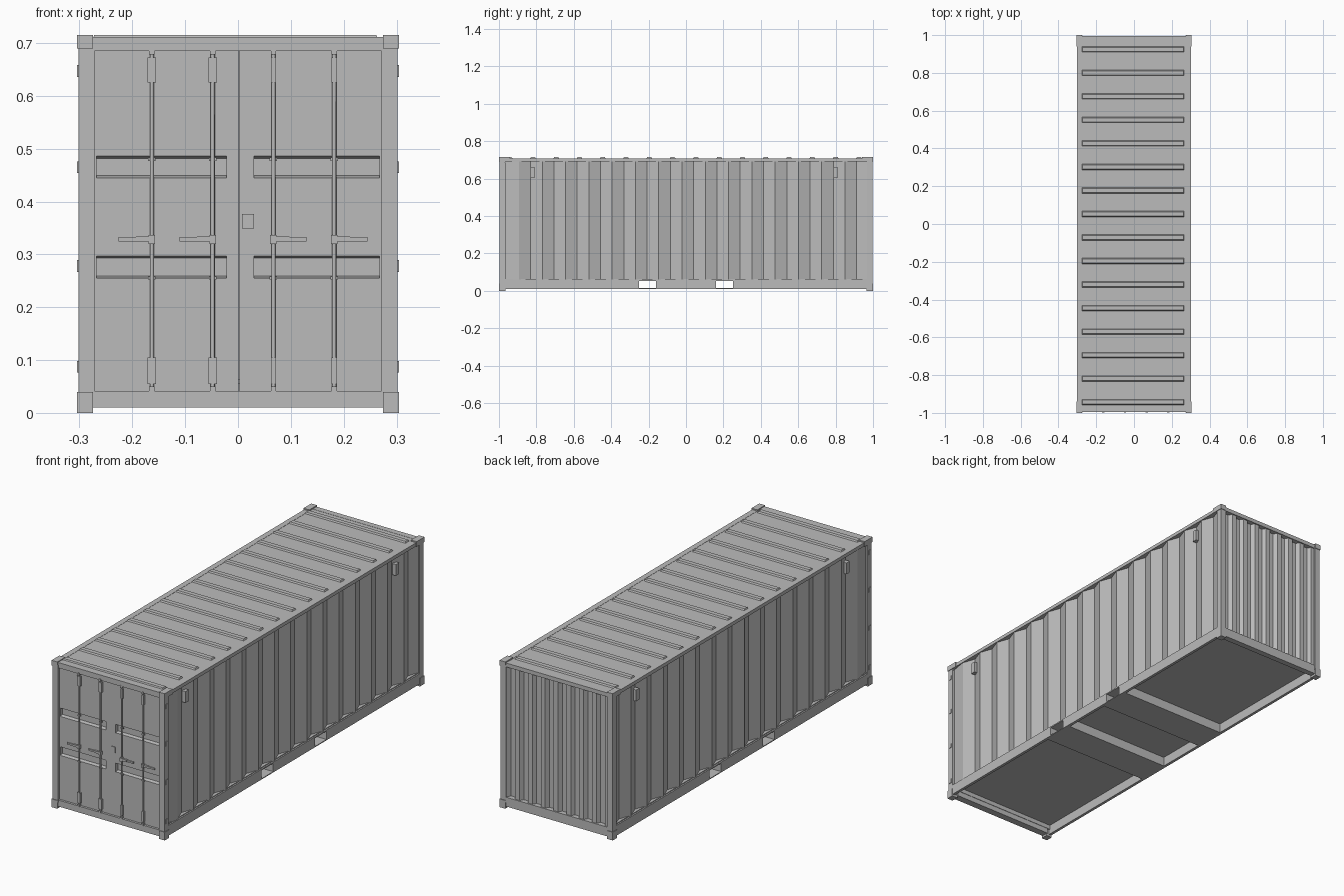
import bpy, bmesh, math
from mathutils import Vector

if "Cube" in bpy.data.objects:
    bpy.data.objects.remove(bpy.data.objects["Cube"])

grey = bpy.data.materials.new("painted_steel_grey")
grey.use_nodes = True
grey.diffuse_color = (0.5, 0.5, 0.5, 1)
grey.node_tree.nodes["Principled BSDF"].inputs["Base Color"].default_value = (0.5, 0.5, 0.5, 1)


def finish(name, bm, fix_normals=True):
    if fix_normals:
        bmesh.ops.recalc_face_normals(bm, faces=bm.faces)
    mesh = bpy.data.meshes.new(name)
    bm.to_mesh(mesh)
    bm.free()
    mesh.materials.append(grey)
    obj = bpy.data.objects.new(name, mesh)
    bpy.context.collection.objects.link(obj)
    return obj


def add_box(bm, x, y, z):
    """Add a box given its (min, max) on each axis."""
    lo, hi = Vector((x[0], y[0], z[0])), Vector((x[1], y[1], z[1]))
    verts = bmesh.ops.create_cube(bm, size=1)["verts"]
    for v in verts:
        v.co = Vector(a if c < 0 else b for a, b, c in zip(lo, hi, v.co))
    return verts


def boxes(name, specs):
    bm = bmesh.new()
    for spec in specs:
        add_box(bm, *spec)
    return finish(name, bm)


def span(a, b, s):
    """Mirror an interval when s is -1."""
    return (min(a * s, b * s), max(a * s, b * s))


def corrugated(name, path, z, back):
    """Close a folded outline with its back line and raise it into a panel."""
    bm = bmesh.new()
    face = bm.faces.new([bm.verts.new((x, y, z[0])) for x, y in path + back])
    raised = bmesh.ops.extrude_face_region(bm, geom=[face])["geom"]
    for v in raised:
        if isinstance(v, bmesh.types.BMVert):
            v.co.z = z[1]
    return finish(name, bm)


SIDES = (-1, 1)

# Corner posts and castings
boxes("corner_posts", [(span(0.272, 0.302, sx), span(0.967, 0.997, sy), (0.03, 0.70))
                       for sx in SIDES for sy in SIDES])
boxes("bottom_castings", [(span(0.274, 0.305, sx), span(0.965, 1, sy), (0, 0.04))
                          for sx in SIDES for sy in SIDES])
boxes("top_castings", [(span(0.274, 0.305, sx), span(0.94, 1, sy), (0.69, 0.715))
                       for sx in SIDES for sy in SIDES])

# Top rails and end frames
boxes("top_rails", [(span(0.275, 0.302, s), (-0.97, 0.97), (0.692, 0.709)) for s in SIDES])
boxes("rear_frame", [((-0.28, 0.28), (0.967, 0.996), (0.69, 0.709)),
                     ((-0.28, 0.28), (0.967, 0.996), (0.01, 0.055))])
boxes("door_frame", [((-0.275, 0.275), (-0.995, -0.96), (0.685, 0.711)),
                     ((-0.275, 0.275), (-0.995, -0.96), (0.01, 0.041))])

# Bottom rails, broken where the fork pockets pass through
POCKET = 0.205
segments = [(-0.97, -POCKET - 0.045), (-POCKET + 0.045, POCKET - 0.045), (POCKET + 0.045, 0.97)]
boxes("bottom_rails", [(span(0.288, 0.302, sx), y, (0.01, 0.06)) for sx in SIDES for y in segments])
pockets = []
for s in SIDES:
    c = s * POCKET
    pockets += [((-0.302, 0.302), (c - 0.08, c + 0.08), (0.01, 0.014)),
                ((-0.302, 0.302), (c - 0.08, c + 0.08), (0.054, 0.06))]
    pockets += [((-0.288, 0.288), (c + a, c + b), (0.012, 0.058))
                for a, b in ((-0.08, -0.045), (0.045, 0.08))]
boxes("fork_pockets", pockets)
boxes("floor", [((-0.295, 0.295), (-0.97, 0.97), (0.056, 0.064))])

# Folded side walls
PITCH = 0.1245
for s, label in ((-1, "right_wall"), (1, "left_wall")):
    path = [(s * 0.289, -0.968)]
    for k in range(15):
        peak = -0.893 + k * PITCH
        path += [(s * 0.299, peak), (s * 0.277, peak + PITCH / 2)]
    path += [(s * 0.295, 0.968)]
    corrugated(label, path, (0.06, 0.695), [(s * 0.268, 0.968), (s * 0.268, -0.968)])

# Rear wall with trapezoid folds
path = [(-0.276, 0.99)]
RIB = 0.552 / 8
for k in range(8):
    x = -0.276 + k * RIB
    path += [(x + RIB * f, y) for f, y in ((0.3, 0.99), (0.45, 0.972), (0.8, 0.972), (0.95, 0.99))]
path += [(0.276, 0.99)]
corrugated("rear_wall", path, (0.053, 0.692), [(0.276, 0.96), (-0.276, 0.96)])

# Roof sheet with raised ribs, tapered towards the top
boxes("roof", [((-0.3, 0.3), (-0.985, 0.985), (0.698, 0.708))])
bm = bmesh.new()
for k in range(16):
    y = -0.943 + k * PITCH
    for v in add_box(bm, (-0.277, 0.267), (y - 0.017, y + 0.017), (0.704, 0.715)):
        if v.co.z > 0.71:
            v.co.y += 0.006 if v.co.y < y else -0.006
            v.co.x += 0.005 if v.co.x < 0 else -0.005
finish("roof_ribs", bm)

# Doors: a panel with two pressed-in bands each
DOOR_Y = -0.984
ZS = (0.041, 0.255, 0.297, 0.445, 0.486, 0.685)
for label, xs in (("right_door", (-0.3, -0.268, -0.022, 0.001)),
                  ("left_door", (0.003, 0.03, 0.268, 0.3))):
    bm = bmesh.new()
    grid = [[bm.verts.new((x, DOOR_Y, z)) for x in xs] for z in ZS]
    bands = []
    for j in range(len(ZS) - 1):
        for i in range(3):
            f = bm.faces.new((grid[j][i], grid[j][i + 1], grid[j + 1][i + 1], grid[j + 1][i]))
            if i == 1 and j in (1, 3):
                bands.append(f)
    bm.normal_update()
    bmesh.ops.inset_individual(bm, faces=bands, thickness=0.006, depth=-0.016)
    for f in bands:
        mid = f.calc_center_median().x
        for v in f.verts:
            v.co.x = xs[1] if v.co.x < mid else xs[2]
    # Folded outer edges of the door
    rim = [e for e in bm.edges if e.is_boundary]
    for v in bmesh.ops.extrude_edge_only(bm, edges=rim)["geom"]:
        if isinstance(v, bmesh.types.BMVert):
            v.co.y = -0.966
    finish(label, bm)
boxes("door_backing", [((-0.29, 0.29), (-0.967, -0.958), (0.035, 0.69))])

# Locking rods with their guides, cams and handles
RODS = ((-0.163, -1), (-0.048, -1), (0.067, 1), (0.182, 1))
bm = bmesh.new()
for x, _ in RODS:
    rod = bmesh.ops.create_cone(bm, cap_ends=True, segments=8, radius1=0.004, radius2=0.004, depth=0.645)
    bmesh.ops.translate(bm, verts=rod["verts"], vec=(x, -0.99, 0.3645))
rods = finish("locking_rods", bm)

guides, cams, handles = [], [], []
for x, s in RODS:
    w = 0.008 if s < 0 else 0.005
    for z in ((0.055, 0.105), (0.625, 0.673)):
        guides.append(((x - w, x + w), (-0.994, DOOR_Y), z))
    for z in (0.255, 0.48):
        guides.append(((x - 0.007, x + 0.007), (-0.991, DOOR_Y), (z - 0.003, z + 0.003)))
    for z in ((0.038, 0.05), (0.678, 0.691)):
        cams.append(((x - 0.005, x + 0.005), (-0.997, DOOR_Y), z))
    arm = sorted((x, x + s * 0.03)), sorted((x + s * 0.02, x + s * 0.063))
    handles += [(arm[0], (-0.996, -0.987), (0.324, 0.334)),
                (arm[1], (-0.994, -0.988), (0.3245, 0.3325)),
                ((x - 0.006, x + 0.006), (-0.998, DOOR_Y), (0.32, 0.337))]
boxes("rod_guides", guides)
boxes("rod_cams", cams)
boxes("door_handles", handles)

# Hinges wrapping the outer door edges, and a small latch plate
boxes("door_hinges", [(span(a, b, s), (-0.99, -0.975), (z - h, z + h))
                      for s in SIDES for z in (0.087, 0.278, 0.465, 0.647)
                      for a, b, h in ((0.283, 0.295, 0.007), (0.293, 0.305, 0.011))])
boxes("latch_plate", [((0.008, 0.03), (-0.988, DOOR_Y), (0.349, 0.376))])

# Small air vents near the top of the side walls
boxes("side_vents", [(span(0.28, 0.3, s), (y - 0.012, y + 0.012), (0.605, 0.66))
                     for s in SIDES for y in (-0.82, 0.80)])

bpy.ops.object.select_all(action="DESELECT")
rods.select_set(True)
bpy.context.view_layer.objects.active = rods
bpy.ops.object.shade_smooth_by_angle(angle=math.radians(50))
